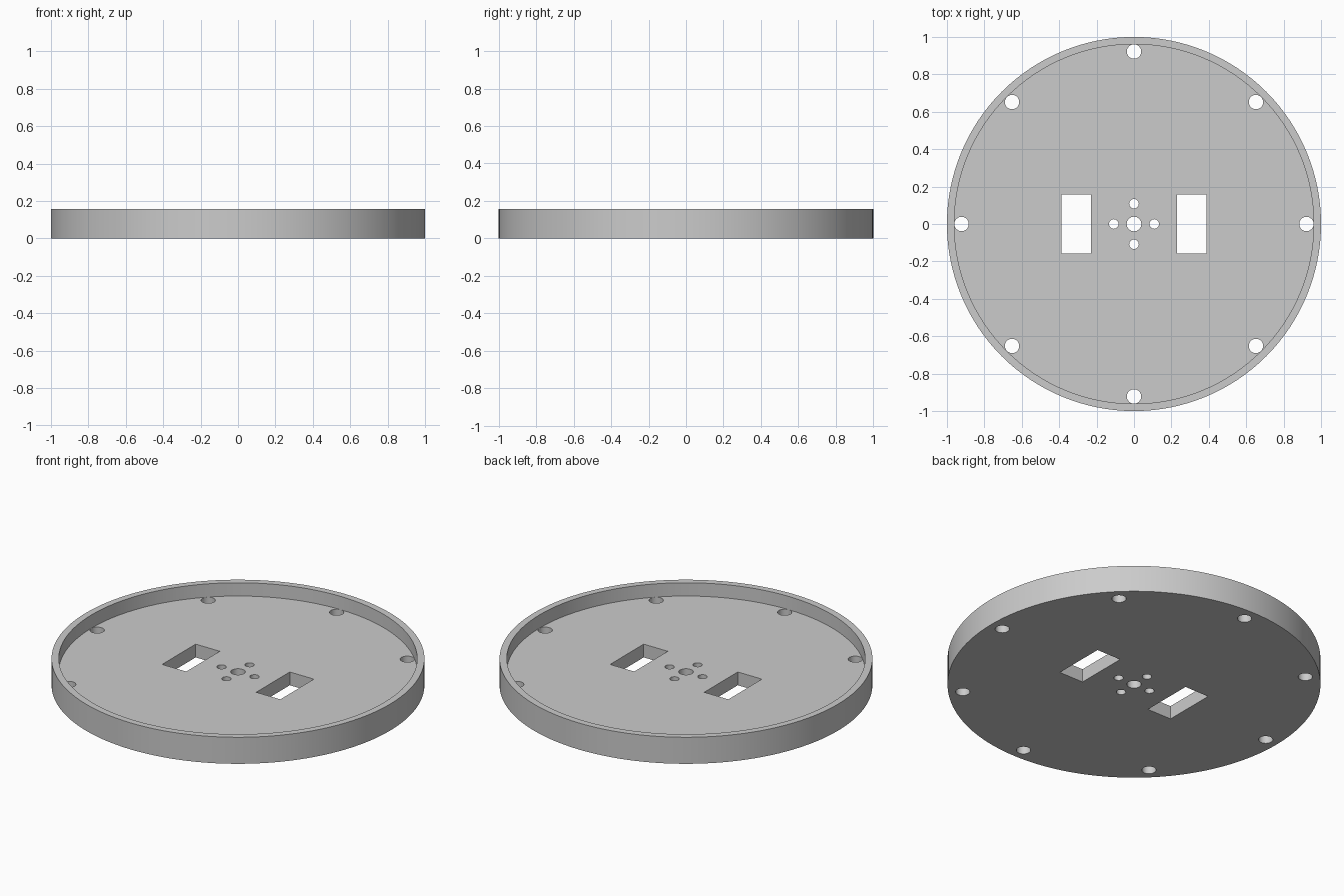
import bpy, bmesh
from math import cos, sin, pi, radians
from mathutils import Matrix, Vector

cube = bpy.data.objects.get("Cube")
if cube:
    bpy.data.objects.remove(cube, do_unlink=True)

HEIGHT, FLOOR = 0.157, 0.0785
OUTER, INNER = 1.0, 0.961
SEGMENTS = 128

grey = bpy.data.materials.new("plain grey")
grey.use_nodes = True
grey.diffuse_color = (0.6, 0.6, 0.6, 1)
grey.node_tree.nodes["Principled BSDF"].inputs["Base Color"].default_value = (0.6, 0.6, 0.6, 1)


def make_object(name, bm):
    bmesh.ops.recalc_face_normals(bm, faces=bm.faces)
    mesh = bpy.data.meshes.new(name)
    bm.to_mesh(mesh)
    bm.free()
    mesh.materials.append(grey)
    obj = bpy.data.objects.new(name, mesh)
    bpy.context.collection.objects.link(obj)
    return obj


def ring(bm, radius, z):
    angles = [2 * pi * i / SEGMENTS for i in range(SEGMENTS)]
    return [bm.verts.new((radius * cos(a), radius * sin(a), z)) for a in angles]


def add_hole(bm, x, y, radius):
    bmesh.ops.create_cone(bm, cap_ends=True, segments=32, radius1=radius, radius2=radius,
                          depth=0.6, matrix=Matrix.Translation((x, y, 0)))


# Shallow round tray: flat underside, outer wall, rim, inner wall and floor
bm = bmesh.new()
profile = [(OUTER, 0), (OUTER, HEIGHT), (INNER, HEIGHT), (INNER, FLOOR)]
rings = [ring(bm, r, z) for r, z in profile]
for low, high in zip(rings, rings[1:]):
    for i in range(SEGMENTS):
        j = (i + 1) % SEGMENTS
        bm.faces.new((low[i], low[j], high[j], high[i]))
bm.faces.new(rings[0])
bm.faces.new(rings[-1])
tray = make_object("round_tray", bm)

# Cutter: rim screw holes, hub holes and two rectangular slots
bm = bmesh.new()
for i in range(8):
    a = i * pi / 4
    add_hole(bm, 0.922 * cos(a), 0.922 * sin(a), 0.0385)
add_hole(bm, 0, 0, 0.039)
for i in range(4):
    a = i * pi / 2
    add_hole(bm, 0.108 * cos(a), 0.108 * sin(a), 0.0255)
for side in (-1, 1):
    slot = Matrix.Translation((side * 0.308, 0, 0)) @ Matrix.Diagonal(Vector((0.158, 0.314, 0.6, 1)))
    bmesh.ops.create_cube(bm, size=1, matrix=slot)
cutter = make_object("hole_cutter", bm)
cutter.hide_render = True

# Cut the openings, then drop the cutter
cut = tray.modifiers.new("openings", 'BOOLEAN')
cut.operation = 'DIFFERENCE'
cut.solver = 'EXACT'
cut.object = cutter
for obj in bpy.context.selected_objects:
    obj.select_set(False)
bpy.context.view_layer.objects.active = tray
tray.select_set(True)
bpy.ops.object.modifier_apply(modifier=cut.name)
bpy.data.objects.remove(cutter, do_unlink=True)
bpy.ops.object.shade_smooth_by_angle(angle=radians(30))
